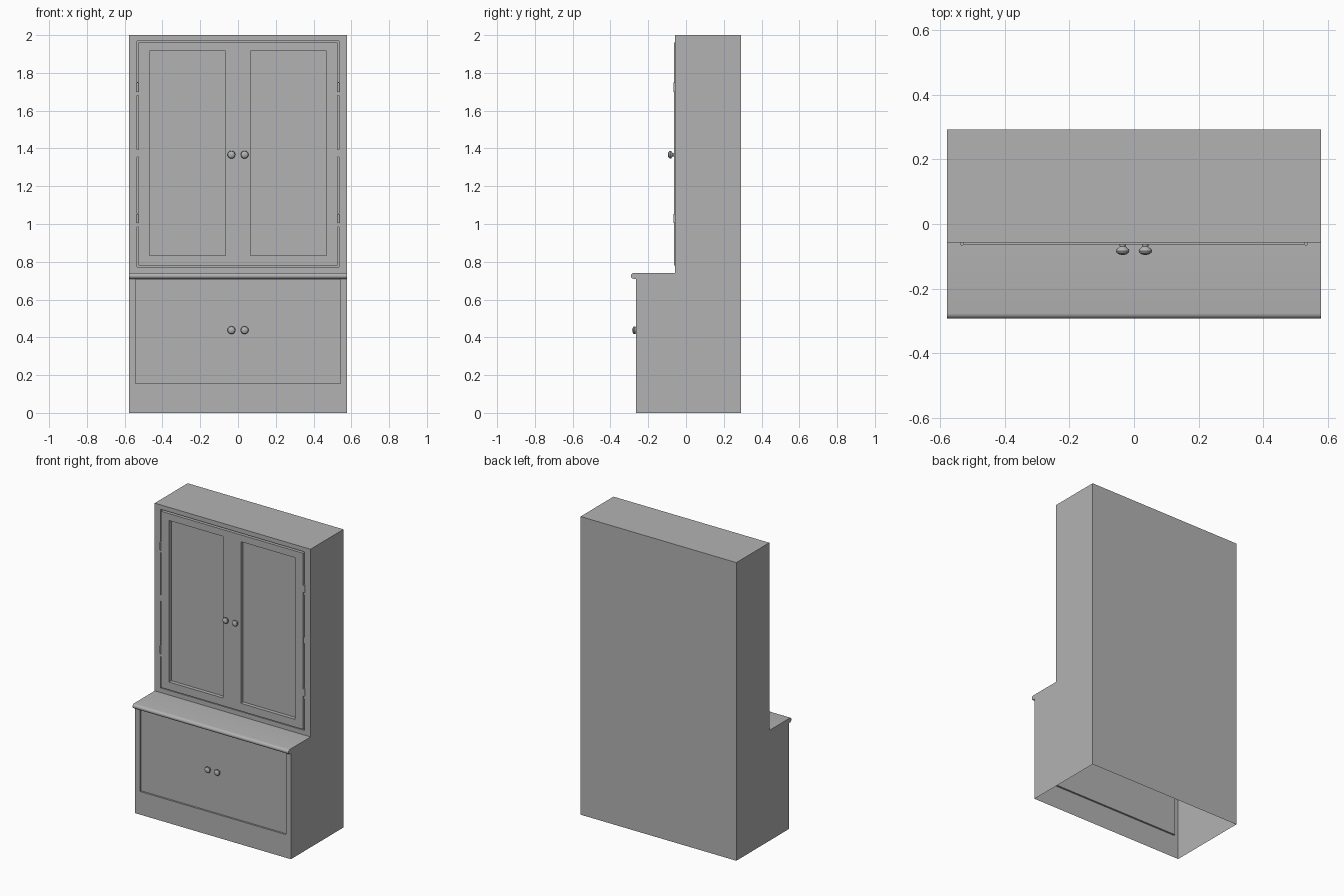
import bpy, bmesh, math
from mathutils import Matrix

if "Cube" in bpy.data.objects:
    bpy.data.objects.remove(bpy.data.objects["Cube"])

W = 0.578                    # half width of the cabinet
BACK, UPPER, LOWER = 0.292, -0.057, -0.265   # y of back, upper front, lower front
DOOR = -0.064                # y of the door face

mat = bpy.data.materials.new("plain grey")
mat.diffuse_color = (0.45, 0.45, 0.45, 1)
mat.use_nodes = True
mat.node_tree.nodes["Principled BSDF"].inputs["Base Color"].default_value = mat.diffuse_color


def finish(bm, name, recalc=False):
    bmesh.ops.remove_doubles(bm, verts=bm.verts, dist=1e-5)
    if recalc:
        bmesh.ops.recalc_face_normals(bm, faces=bm.faces)
    me = bpy.data.meshes.new(name)
    bm.to_mesh(me)
    bm.free()
    me.materials.append(mat)
    ob = bpy.data.objects.new(name, me)
    bpy.context.collection.objects.link(ob)
    bpy.ops.object.select_all(action='DESELECT')
    ob.select_set(True)
    bpy.context.view_layer.objects.active = ob
    bpy.ops.object.shade_smooth_by_angle(angle=math.radians(35))
    return ob


def face(bm, pts):
    bm.faces.new([bm.verts.new(p) for p in pts])


def corners(rect, y):
    x0, x1, z0, z1 = rect
    return [(x0, y, z0), (x1, y, z0), (x1, y, z1), (x0, y, z1)]


def nested(bm, steps, fill=True):
    """Join a series of (rectangle, y) outlines, then fill the last one."""
    loops = [corners(r, y) for r, y in steps]
    for a, b in zip(loops, loops[1:]):
        for i in range(4):
            j = (i + 1) % 4
            if a[i] != b[i] or a[j] != b[j]:
                face(bm, [a[i], a[j], b[j], b[i]])
    if fill:
        face(bm, loops[-1])


def box(bm, x, y, z, sx, sy, sz):
    m = Matrix.Translation((x, y, z)) @ Matrix.Diagonal((sx, sy, sz, 1))
    bmesh.ops.create_cube(bm, size=1, matrix=m)


# Carcass: side profile with a bullnose worktop edge, open underneath
R, CY, CZ = 0.0155, -0.2765, 0.7255
nose = [(CY - R * math.sin(math.pi * i / 10), CZ + R * math.cos(math.pi * i / 10))
        for i in range(11)]
LIP = CZ - R
profile = ([(BACK, 0), (BACK, 2), (UPPER, 2), (UPPER, CZ + R)] + nose
           + [(LOWER, LIP), (LOWER, 0)])
bm = bmesh.new()
face(bm, [(W, y, z) for y, z in profile])
face(bm, [(-W, y, z) for y, z in reversed(profile)])
for k, (p, q) in enumerate(zip(profile, profile[1:])):
    if k in (2, len(profile) - 2):      # the two fronts are built below
        continue
    face(bm, [(W, *p), (-W, *p), (-W, *q), (W, *q)])

# Lower front with recessed drawer panel
drawer = (-0.542, 0.542, 0.155, 0.706)
DRAWER_Y = LOWER + 0.012
nested(bm, [((-W, W, 0, LIP), LOWER), (drawer, LOWER), (drawer, DRAWER_Y)])

# Upper front frame with a groove around the doors
gap = (-0.535, 0.535, 0.772, 1.970)
door = (-0.527, 0.527, 0.780, 1.962)
nested(bm, [((-W, W, CZ + R, 2), UPPER), (gap, UPPER), (gap, UPPER + 0.015),
            (door, UPPER + 0.015), (door, DOOR)], fill=False)

# Two doors with deep recessed panels
for half, panel in (((-0.527, 0, 0.780, 1.962), (-0.468, -0.066, 0.832, 1.916)),
                    ((0, 0.527, 0.780, 1.962), (0.066, 0.468, 0.832, 1.916))):
    nested(bm, [(half, DOOR), (panel, DOOR), (panel, DOOR + 0.025)])
finish(bm, "cabinet_body")

# Round knobs, turned from a profile of (radius, distance from the face)
turned = [(0, 0), (0.010, 0), (0.009, 0.005), (0.012, 0.009), (0.019, 0.014),
          (0.0208, 0.019), (0.0185, 0.025), (0.011, 0.030), (0, 0.032)]


def knob(name, x, y, z):
    bm = bmesh.new()
    vs = [bm.verts.new((x + r, y - d, z)) for r, d in turned]
    es = [bm.edges.new(e) for e in zip(vs, vs[1:])]
    bmesh.ops.spin(bm, geom=vs + es, cent=(x, y, z), axis=(0, 1, 0),
                   angle=2 * math.pi, steps=20)
    finish(bm, name, recalc=True)


for side, s in (("left", -1), ("right", 1)):
    knob("door_knob_" + side, s * 0.035, DOOR, 1.367)
    knob("drawer_knob_" + side, s * 0.035, DRAWER_Y, 0.438)

    # Hinges: barrel with a small leaf in the groove
    for level, z in (("upper", 1.724), ("lower", 1.029)):
        bm = bmesh.new()
        bmesh.ops.create_cone(bm, cap_ends=True, segments=12, radius1=0.0065,
                              radius2=0.0065, depth=0.048,
                              matrix=Matrix.Translation((s * 0.532, -0.060, z)))
        box(bm, s * 0.531, -0.051, z - 0.008, 0.007, 0.014, 0.072)
        finish(bm, f"hinge_{level}_{side}")

    # Small middle plate in the groove
    bm = bmesh.new()
    box(bm, s * 0.531, -0.051, 1.375, 0.007, 0.014, 0.040)
    finish(bm, "middle_plate_" + side)
